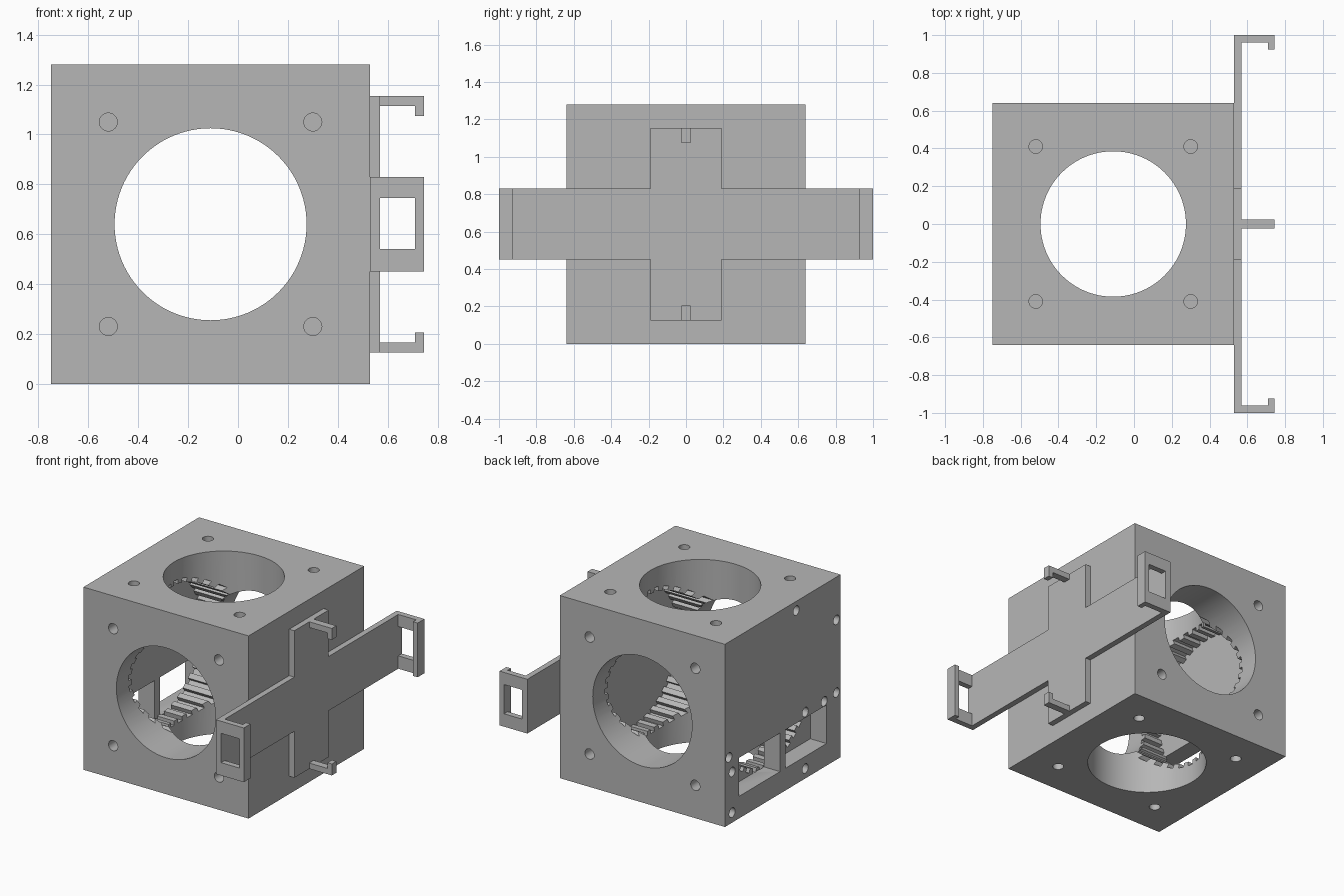
import bpy, bmesh, math
from mathutils import Matrix, Vector

if "Cube" in bpy.data.objects:
    bpy.data.objects.remove(bpy.data.objects["Cube"], do_unlink=True)

grey = bpy.data.materials.new("plain_grey")
grey.use_nodes = True
grey.diffuse_color = (0.47, 0.47, 0.47, 1)
grey.node_tree.nodes["Principled BSDF"].inputs["Base Color"].default_value = (0.47, 0.47, 0.47, 1)

CX, CZ, HALF = -0.11, 0.64, 0.64      # cube centre and half size
WALL = 0.124                          # end wall thickness
CENTRE = Vector((CX, 0, CZ))


def finish(name, bm):
    bmesh.ops.recalc_face_normals(bm, faces=bm.faces)
    mesh = bpy.data.meshes.new(name)
    bm.to_mesh(mesh)
    bm.free()
    mesh.materials.append(grey)
    ob = bpy.data.objects.new(name, mesh)
    bpy.context.collection.objects.link(ob)
    return ob


def add_box(bm, lo, hi):
    lo, hi = Vector(lo), Vector(hi)
    m = Matrix.Translation((lo + hi) / 2) @ Matrix.Diagonal((*(hi - lo), 1))
    bmesh.ops.create_cube(bm, size=1, matrix=m)


def boxes(name, *spans):
    bm = bmesh.new()
    for lo, hi in spans:
        add_box(bm, lo, hi)
    return finish(name, bm)


def add_cylinder(bm, centre, axis, radius, depth, segments):
    turn = Vector((0, 0, 1)).rotation_difference(Vector(axis)).to_matrix().to_4x4()
    bmesh.ops.create_cone(bm, cap_ends=True, segments=segments, radius1=radius, radius2=radius,
                          depth=depth, matrix=Matrix.Translation(centre) @ turn)


def extrude_x(name, outline, x0, x1):
    """Extrude a (y, z) outline along x."""
    bm = bmesh.new()
    face = bm.faces.new([bm.verts.new((x0, y, z)) for y, z in outline])
    ext = bmesh.ops.extrude_face_region(bm, geom=[face])["geom"]
    bmesh.ops.translate(bm, vec=(x1 - x0, 0, 0),
                        verts=[v for v in ext if isinstance(v, bmesh.types.BMVert)])
    return finish(name, bm)


def cut(target, cutter):
    mod = target.modifiers.new("cut", "BOOLEAN")
    mod.operation, mod.solver, mod.object = "DIFFERENCE", "EXACT", cutter
    bpy.context.view_layer.update()
    result = target.evaluated_get(bpy.context.evaluated_depsgraph_get())
    mesh = bpy.data.meshes.new_from_object(result)
    target.modifiers.clear()
    target.data = mesh
    bpy.data.objects.remove(cutter, do_unlink=True)


# Cube housing
housing = boxes("housing", ((CX - HALF, -HALF, 0), (CX + HALF, HALF, 2 * HALF)))

# Ribbed chamber lying along x
TEETH = 40
ring = []
for i in range(TEETH):
    for part, r in ((0, 0.475), (0.5, 0.475), (0.5, 0.505), (1, 0.505)):
        a = math.tau * (i + part) / TEETH
        ring.append((r * math.cos(a), CZ + r * math.sin(a)))
cut(housing, extrude_x("chamber_cutter", ring, CX - HALF + WALL, CX + HALF - WALL))

# Large round openings through front-back and top-bottom
for axis in ((0, 1, 0), (0, 0, 1)):
    bm = bmesh.new()
    add_cylinder(bm, CENTRE, axis, 0.385, 2, 96)
    cut(housing, finish("bore_cutter", bm))

# Two windows in the right end wall, with a bar between
X0 = CX - HALF
cut(housing, boxes("window_cutter", *[
    ((X0 - 0.1, min(s * 0.03, s * 0.485), 0.155), (X0 + WALL + 0.002, max(s * 0.03, s * 0.485), 0.425))
    for s in (-1, 1)]))

# Blind screw holes: four on each bored face, nine on the right end
bm = bmesh.new()
DEEP = 0.24
for s in (-1, 1):
    for a in (-0.41, 0.41):
        for b in (-0.41, 0.41):
            add_cylinder(bm, CENTRE + Vector((a, s * HALF, b)), (0, 1, 0), 0.036, DEEP, 32)
            add_cylinder(bm, CENTRE + Vector((a, b, s * HALF)), (0, 0, 1), 0.036, DEEP, 32)
for y, z in ((-0.15, 1.215), (-0.595, 0.98), (-0.595, 0.47), (-0.46, 0.46), (-0.25, 0.465),
             (-0.25, 0.07), (0.595, 0.47), (0.56, 0.355), (0.56, 0.07)):
    add_cylinder(bm, (X0, y, z), (1, 0, 0), 0.033, 0.2, 24)
cut(housing, finish("screw_hole_cutter", bm))

# Cross-shaped mounting plate on the left side
P0, P1, LIP, END = CX + HALF, 0.57, 0.71, 0.745
quarter = [(1, 0.19), (0.19, 0.19), (0.19, 0.515)]
outline = []
for sy, sz in ((1, 1), (-1, 1), (-1, -1), (1, -1)):
    pts = quarter if sy == sz else quarter[::-1]
    outline += [(sy * y, CZ + sz * z) for y, z in pts]
plate = extrude_x("cross_plate", outline, P0, P1)


# Clips at the four plate ends
def span(s, a, b, centre=0):
    return sorted((centre + s * a, centre + s * b))


for s, side in ((1, "back"), (-1, "front")):
    y0, y1 = span(s, 0.96, 1)
    l0, l1 = span(s, 0.925, 1)
    boxes(side + "_clip_frame",
          ((P1, y0, 0.745), (LIP, y1, 0.83)),
          ((P1, y0, 0.45), (LIP, y1, 0.54)),
          ((LIP, l0, 0.45), (END, l1, 0.83)))
for s, side in ((1, "upper"), (-1, "lower")):
    z0, z1 = span(s, 0.475, 0.515, CZ)
    l0, l1 = span(s, 0.435, 0.515, CZ)
    boxes(side + "_hook",
          ((P1, -0.025, z0), (LIP, 0.025, z1)),
          ((LIP, -0.025, l0), (END, 0.025, l1)))

# Smooth the round bores, keep the edges crisp
bpy.ops.object.select_all(action="DESELECT")
housing.select_set(True)
bpy.context.view_layer.objects.active = housing
bpy.ops.object.shade_smooth_by_angle(angle=math.radians(20))
